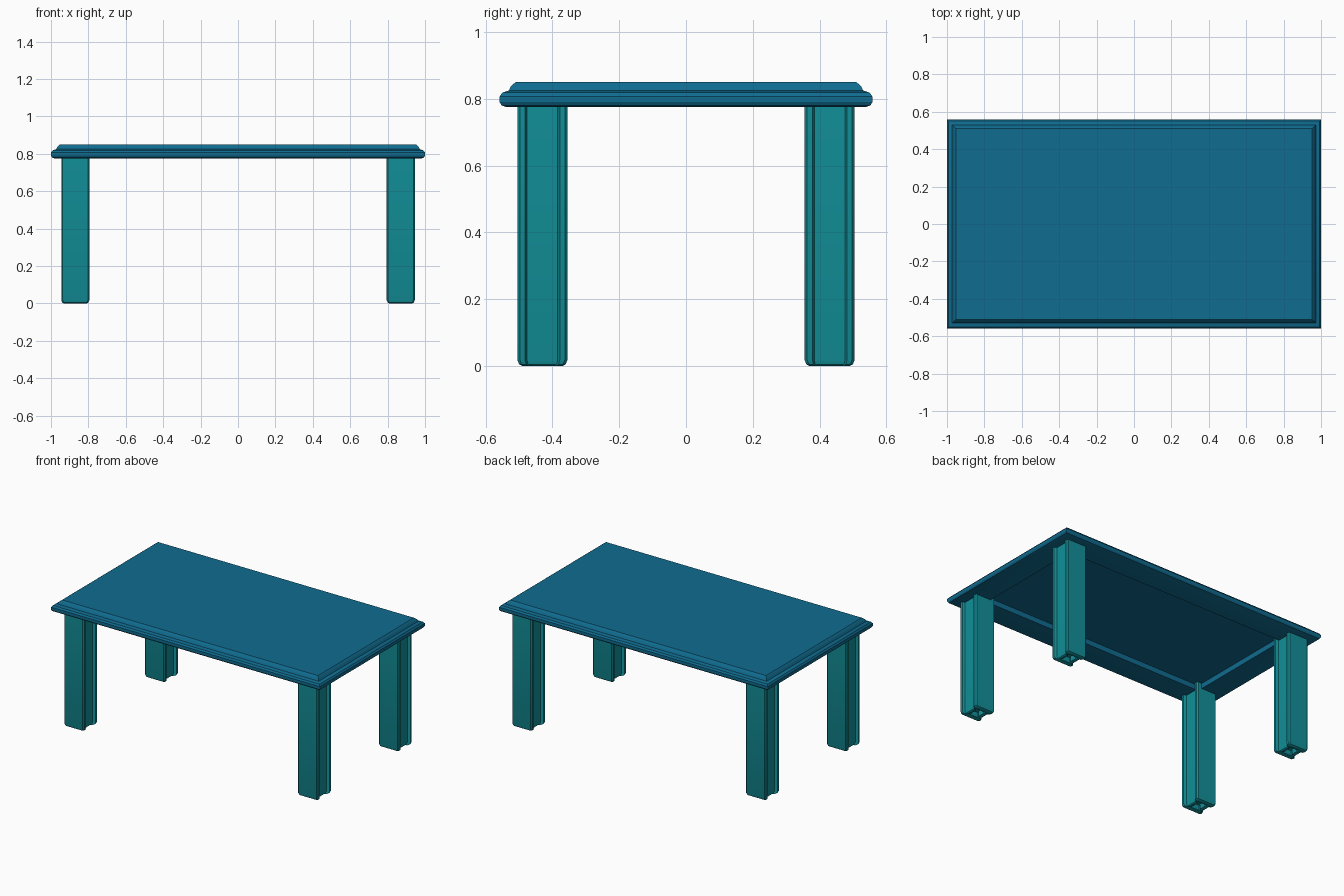
import bpy, bmesh
from math import radians

cube = bpy.data.objects.get("Cube")
if cube:
    bpy.data.objects.remove(cube, do_unlink=True)


def make_material(name, color):
    mat = bpy.data.materials.new(name)
    mat.use_nodes = True
    mat.diffuse_color = color
    mat.node_tree.nodes["Principled BSDF"].inputs["Base Color"].default_value = color
    return mat


blue = make_material("deep blue", (0.005, 0.15, 0.28, 1))
teal = make_material("teal", (0.006, 0.28, 0.32, 1))


def loft(name, rings, mat):
    """Bridge a list of equal-length point rings and cap both ends."""
    bm = bmesh.new()
    loops = [[bm.verts.new(p) for p in ring] for ring in rings]
    count = len(loops[0])
    for low, high in zip(loops, loops[1:]):
        for i in range(count):
            j = (i + 1) % count
            bm.faces.new((low[i], low[j], high[j], high[i]))
    bm.faces.new(loops[0])
    bm.faces.new(loops[-1])
    bmesh.ops.recalc_face_normals(bm, faces=bm.faces)
    mesh = bpy.data.meshes.new(name)
    bm.to_mesh(mesh)
    bm.free()
    mesh.materials.append(mat)
    obj = bpy.data.objects.new(name, mesh)
    bpy.context.collection.objects.link(obj)
    bpy.ops.object.select_all(action="DESELECT")
    obj.select_set(True)
    bpy.context.view_layer.objects.active = obj
    bpy.ops.object.shade_smooth_by_angle(angle=radians(30))
    return obj


# Tabletop: moulded edge profile as (inset, height), from recessed underside to top
HALF_X, HALF_Y = 1.0, 0.558
edge_profile = [(0.17, 0.81), (0.17, 0.775), (0.02, 0.775), (0.006, 0.78),
                (0, 0.79), (0, 0.807), (0.008, 0.818), (0.028, 0.825),
                (0.034, 0.838), (0.048, 0.85)]


def rectangle(inset, z):
    x, y = HALF_X - inset, HALF_Y - inset
    return [(-x, -y, z), (x, -y, z), (x, y, z), (-x, y, z)]


loft("tabletop", [rectangle(*p) for p in edge_profile], blue)

# Leg outline: square with chamfered corners and a groove on both x sides
quarter = [(0.057, 0.046), (0.075, 0.052), (0.075, 0.067), (0.067, 0.075)]
outline = (quarter
           + [(-x, y) for x, y in reversed(quarter)]
           + [(-x, -y) for x, y in quarter]
           + [(x, -y) for x, y in reversed(quarter)])

# Leg loft as (scale, height): hollow foot, rounded lower edge, straight shaft
leg_profile = [(0.5, 0.04), (0.5, 0.005), (0.8, 0), (0.93, 0.005),
               (1, 0.018), (1, 0.815)]

for side, sx in (("left", 1), ("right", -1)):
    for end, sy in (("front", -1), ("back", 1)):
        rings = [[(sx * 0.87 + x * s, sy * 0.43 + y * s, z) for x, y in outline]
                 for s, z in leg_profile]
        loft(f"{end}_{side}_leg", rings, teal)
